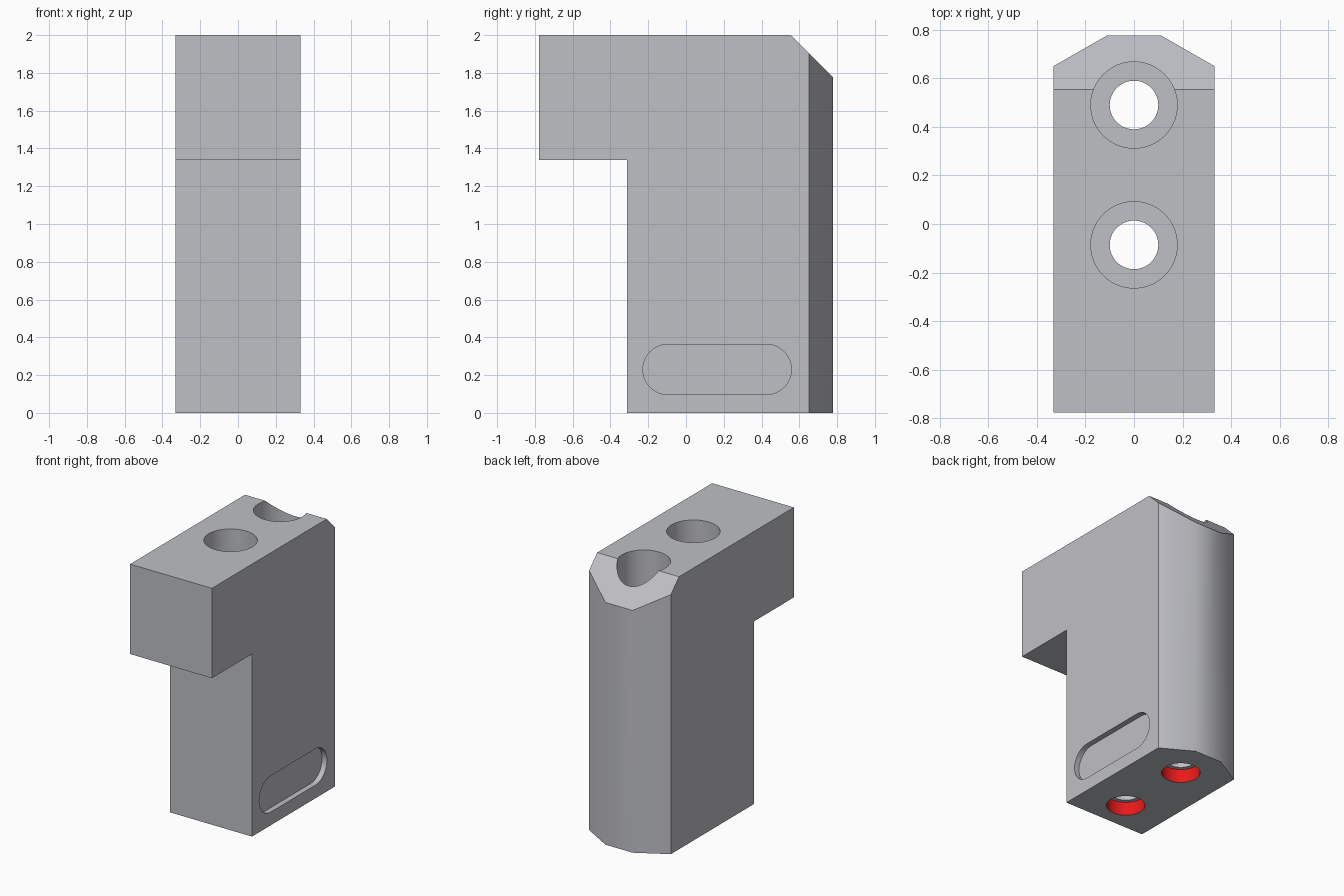
import bpy, bmesh, math
from mathutils import Vector, Matrix

cube = bpy.data.objects.get("Cube")
if cube:
    bpy.data.objects.remove(cube, do_unlink=True)


def material(name, rgb):
    m = bpy.data.materials.new(name)
    m.use_nodes = True
    m.diffuse_color = (*rgb, 1)
    m.node_tree.nodes["Principled BSDF"].inputs["Base Color"].default_value = (*rgb, 1)
    return m


def prism(name, points, direction):
    """Extrude a closed outline of 3D points along a direction."""
    bm = bmesh.new()
    face = bm.faces.new([bm.verts.new(p) for p in points])
    out = bmesh.ops.extrude_face_region(bm, geom=[face])
    moved = [v for v in out["geom"] if isinstance(v, bmesh.types.BMVert)]
    bmesh.ops.translate(bm, verts=moved, vec=Vector(direction))
    bmesh.ops.recalc_face_normals(bm, faces=bm.faces)
    mesh = bpy.data.meshes.new(name)
    bm.to_mesh(mesh)
    bm.free()
    obj = bpy.data.objects.new(name, mesh)
    bpy.context.collection.objects.link(obj)
    return obj


def combine(obj, cutter, operation):
    """Apply a boolean and discard the cutter."""
    cutter.hide_render = True
    mod = obj.modifiers.new("cut", 'BOOLEAN')
    mod.operation, mod.solver, mod.object = operation, 'EXACT', cutter
    bpy.context.view_layer.objects.active = obj
    bpy.ops.object.modifier_apply(modifier=mod.name)
    bpy.data.objects.remove(cutter, do_unlink=True)


def arc(radius, start, end, steps):
    for i in range(steps + 1):
        a = math.radians(start + (end - start) * i / steps)
        yield radius * math.cos(a), radius * math.sin(a)


def bore(y, radius, z0, z1):
    ring = list(arc(radius, 0, 360, 64))[:-1]
    return prism("bore_cutter", [(px, y + py, z0) for px, py in ring], (0, 0, z1 - z0))


grey = material("light grey", (0.52, 0.525, 0.56))
red = material("red", (0.8, 0.01, 0.01))

HALF_W, BACK, HEIGHT = 0.332, 0.777, 2.0

# L-shaped body with sloped top back edge
side = [(-BACK, HEIGHT), (-BACK, 1.34), (-0.312, 1.34), (-0.312, 0),
        (0.9, 0), (0.9, 1.655), (0.555, HEIGHT)]
body = prism("bracket_body", [(-0.5, y, z) for y, z in side], (1, 0, 0))

# Faceted back, trimmed from a plan outline
plan = [(-HALF_W, -1), (HALF_W, -1), (HALF_W, 0.65), (0.11, BACK),
        (-0.11, BACK), (-HALF_W, 0.65)]
combine(body, prism("plan_cutter", [(x, y, -0.5) for x, y in plan], (0, 0, 3)), 'INTERSECT')

# Stepped bolt holes: wide head bore, shank bore, wider foot bore
HOLES, FOOT_R, FOOT_H = (-0.086, 0.49), 0.13, 0.1
for y in HOLES:
    for radius, z0, z1 in ((0.178, 1.0, 2.3), (0.1, -0.3, 1.2), (FOOT_R, -0.2, FOOT_H)):
        combine(body, bore(y, radius, z0, z1), 'DIFFERENCE')

# Shallow rounded slot on the left side
SLOT_R, SLOT_Y, SLOT_Z, SLOT_HALF = 0.133, 0.165, 0.23, 0.26
slot = [(SLOT_Y + SLOT_HALF + a, SLOT_Z + b) for a, b in arc(SLOT_R, -90, 90, 24)]
slot += [(SLOT_Y - SLOT_HALF + a, SLOT_Z + b) for a, b in arc(SLOT_R, 90, 270, 24)]
combine(body, prism("slot_cutter", [(HALF_W - 0.04, y, z) for y, z in slot], (0.2, 0, 0)), 'DIFFERENCE')

# Grey everywhere, red on the foot bore walls
body.data.materials.clear()
body.data.materials.append(grey)
body.data.materials.append(red)
for p in body.data.polygons:
    c = p.center
    near = min(math.hypot(c.x, c.y - y) for y in HOLES)
    wall = abs(p.normal.z) < 0.1 and c.z < FOOT_H and near < FOOT_R + 0.01
    p.material_index = 1 if wall else 0

bpy.ops.object.select_all(action='DESELECT')
body.select_set(True)
bpy.context.view_layer.objects.active = body
bpy.ops.object.shade_smooth_by_angle(angle=math.radians(35))
